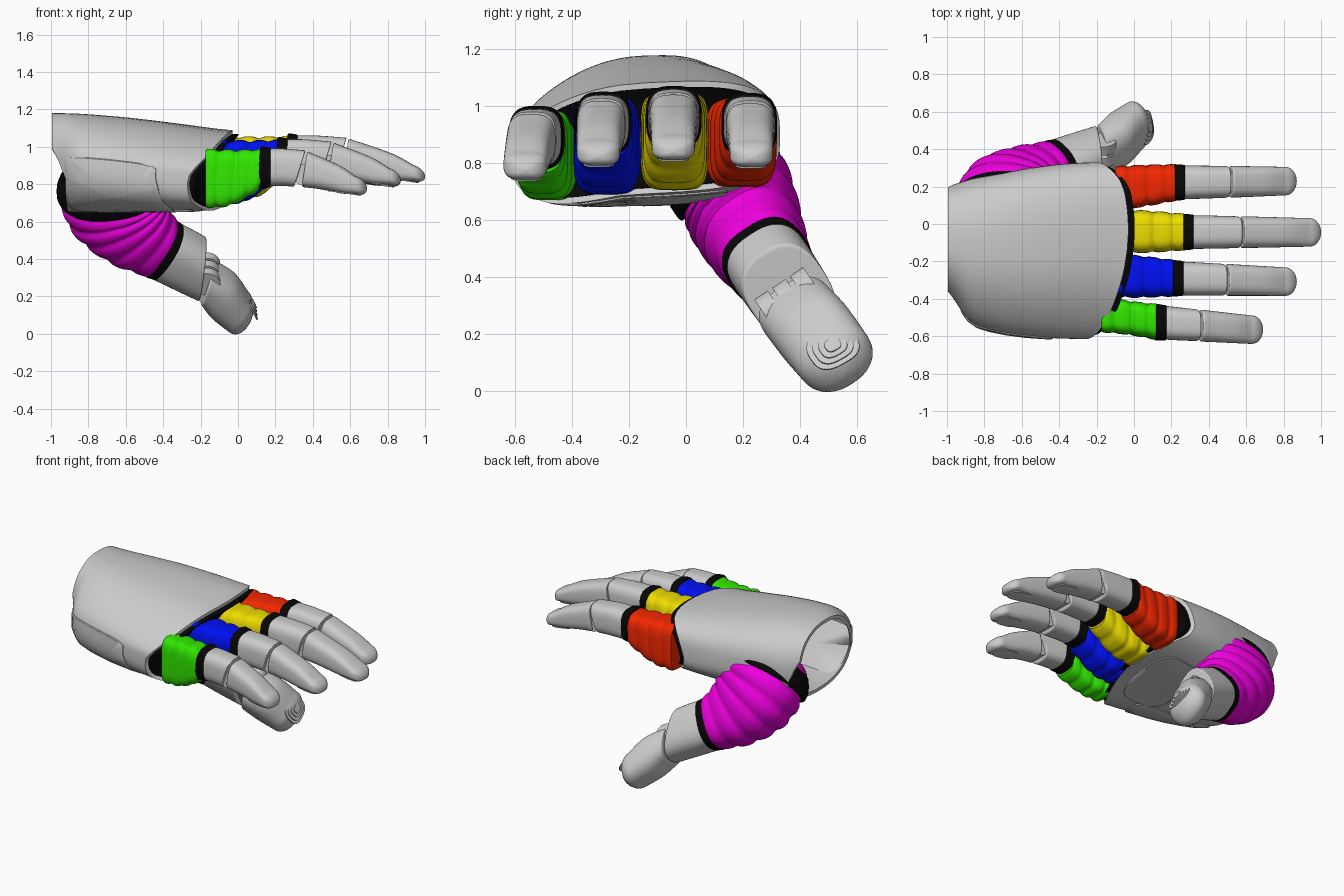
import bpy, bmesh, math
from mathutils import Vector as V

if "Cube" in bpy.data.objects:
    bpy.data.objects.remove(bpy.data.objects["Cube"])

COLORS = {"black": (.002, .002, .002), "red": (.9, .02, .0), "yellow": (.85, .72, .0),
          "blue": (.0, .005, .9), "green": (.03, .8, .0), "magenta": (.85, .0, .72)}
N = 48


def paint(ob, color):
    if color:
        m = bpy.data.materials.get(color) or bpy.data.materials.new(color)
        m.diffuse_color = (*COLORS[color], 1)
        m.use_nodes = True
        m.node_tree.nodes["Principled BSDF"].inputs["Base Color"].default_value = m.diffuse_color
        ob.data.materials.append(m)


def skin(name, rings, color=None, wrap=False):
    """Join rings of points with quads; capped at both ends, or wrapped into a loop."""
    bm = bmesh.new()
    vs = [[bm.verts.new(p) for p in r] for r in rings]
    pairs = list(zip(vs, vs[1:])) + ([(vs[-1], vs[0])] if wrap else [])
    for a, b in pairs:
        for i in range(len(a)):
            j = (i + 1) % len(a)
            bm.faces.new((a[i], a[j], b[j], b[i]))
    if not wrap:
        for r in (vs[0], vs[-1]):
            c = bm.verts.new(sum((v.co for v in r), V()) / len(r))
            for i in range(len(r)):
                bm.faces.new((r[i], r[(i + 1) % len(r)], c))
    bmesh.ops.recalc_face_normals(bm, faces=bm.faces)
    me = bpy.data.meshes.new(name)
    bm.to_mesh(me)
    bm.free()
    ob = bpy.data.objects.new(name, me)
    bpy.context.collection.objects.link(ob)
    paint(ob, color)
    bpy.ops.object.select_all(action='DESELECT')
    ob.select_set(True)
    bpy.context.view_layer.objects.active = ob
    bpy.ops.object.shade_smooth_by_angle(angle=math.radians(35))
    return ob


def se(a, n):
    """Superellipse point on the unit square."""
    c, s = math.cos(a), math.sin(a)
    return (math.copysign(abs(c) ** (2 / n), c), math.copysign(abs(s) ** (2 / n), s))


def clamp(x):
    return min(max(x, 0), 1)


def spline(keys, s):
    """Smooth blend through number tuples, s in 0..1."""
    x = clamp(s) * (len(keys) - 1)
    i = min(int(x), len(keys) - 2)
    f = x - i
    k = [keys[min(max(j, 0), len(keys) - 1)] for j in range(i - 1, i + 3)]
    return tuple(b + .5 * f * (c - a + f * (2*a - 5*b + 4*c - d + f * (3*(b - c) + d - a)))
                 for a, b, c, d in zip(*k))


def row(c, u, v, n):
    return (*c, *u, *v, n)


def scaled(r, k, shift=V()):
    return row(V(r[:3]) + shift, V(r[3:6]) * k, V(r[6:9]) * k, r[9])


def dome(r, d, depth, shrink):
    return [scaled(r, 1 - shrink * (1 - math.cos(a)), d * depth * math.sin(a))
            for a in (math.pi / 2 * i / 8 for i in range(1, 9))]


def loft(name, rows, color=None):
    rings = []
    for r in rows:
        c, u, v = V(r[:3]), V(r[3:6]), V(r[6:9])
        pts = [se(2 * math.pi * i / N, r[9]) for i in range(N)]
        rings.append([c + u * x + v * y for x, y in pts])
    return skin(name, rings, color)


def segment(name, keys, d, tip=(.01, .1), color=None, m=12):
    """Smooth tube with a softened start and a rounded end."""
    rows = [spline(keys, i / m) for i in range(m + 1)]
    d = V(d).normalized()
    return loft(name, dome(rows[0], -d, .01, .1)[::-1] + rows + dome(rows[-1], d, *tip), color)


def bellows(name, keys, folds, amp, color):
    rows = []
    for i in range(61):
        s = i / 60
        rows.append(scaled(spline(keys, s), 1 - amp * abs(math.cos(math.pi * folds * s)) ** 4))
    return loft(name, rows, color)


def pad(name, c, u, v, h):
    """Stepped grip pad of stacked rounded plates."""
    nrm = V(u).cross(V(v)).normalized()
    rows = []
    for i, k in enumerate((1, .78, .55, .32)):
        rows += [row(c + nrm * h * (i - 1), V(u) * k, V(v) * k, 2.8),
                 row(c + nrm * h * i, V(u) * k, V(v) * k, 2.8),
                 row(c + nrm * h * i * 1.02, V(u) * (k - .03), V(v) * (k - .03), 2.8)]
    return loft(name, rows)


# ---- palm surface: t runs wrist to knuckles, a runs round the hand
PALM = [(-.37, .205, .66, 1.18, 2.3), (-.52, .24, .65, 1.178, 2.4), (-.57, .265, .65, 1.168, 2.6),
        (-.595, .295, .65, 1.15, 2.8), (-.61, .32, .655, 1.12, 3), (-.615, .33, .66, 1.09, 3.3)]
TS = (0, .14, .3, .5, .75, 1)


def palm(t, a, off=0.):
    cut = .09 * clamp(.5 - math.sin(a) * 2)     # wrist opens further underneath
    t = cut + (1 - cut) * t
    i = max(j for j in range(5) if TS[j] <= max(t, 0))
    y0, y1, z0, z1, n = spline(PALM, (i + (t - TS[i]) / (TS[i + 1] - TS[i])) / 5)
    p, q = se(a, n)
    y = (y0 + y1) / 2 + ((y1 - y0) / 2 + off) * p
    z = (z0 + z1) / 2 + ((z1 - z0) / 2 + off) * q
    low = clamp((1.05 - z) / .2) - .6 * clamp((.74 - z) / .08)
    if q > 0:  # back of the hand falls away to the little finger
        z -= .5 * q * max(0, -.15 - y) ** 2
    else:      # hollow of the palm
        z -= .04 * q * t * t * clamp((y + .47) / .25)
    end = -.03 - .5 * (y + .03) ** 2 - .07 * low - .05 * (max(0, y - .15) / .18) ** 2
    return V((-.995 + t * (end + .995), y, z + .05 * t * y))


def palm_ring(t, off):
    return [palm(t, 2 * math.pi * i / 96, off) for i in range(96)]


def palm_panel(name, tc, tr, ac, ar, n):
    rings = []
    for k, off in ((1, -.01), (1, .005), (.97, .009), (.75, .009), (.5, .009), (.25, .009), (.05, .009)):
        pts = [se(2 * math.pi * i / 64, n) for i in range(64)]
        rings.append([palm(tc + tr * k * x, math.radians(ac + ar * k * y), off) for x, y in pts])
    return skin(name, rings)


steps = [i / 24 for i in range(25)]
skin("palm_shell", [palm_ring(t, 0) for t in steps] + [palm_ring(t, -.022) for t in steps[::-1]], wrap=True)
skin("knuckle_liner", [palm_ring(t, -.02) for t in (.85, .9, .95, 1, 1.035)], "black")
palm_panel("side_panel", .39, .37, 212, 40, 6)
palm_panel("palm_panel", .72, .2, 275, 24, 3)

# ---- fingers
# name, color, base y, ring y, tip y, base x, ring x, joint x, tip x, top z, base bottom z
FINGERS = [("index", "red", .19, .222, .23, -.1, .23, .52, .87, 1.035, .715),
           ("middle", "yellow", -.04, -.043, -.045, -.08, .275, .58, 1.0, 1.06, .705),
           ("ring", "blue", -.275, -.29, -.31, -.12, .22, .50, .87, 1.04, .69),
           ("little", "green", -.48, -.525, -.57, -.175, .13, .36, .69, .99, .67)]
TOP = [(0., -.20), (0., -.20), (-.015, -.205), (-.055, -.222), (-.11, -.243), (-.185, -.243)]

for name, col, yb, yr, yt, xb, xr, xj, xt, zt, zb in FINGERS:
    def at(x, hy, tilt=0., n=3., grow=0.):
        s = (x - xr) / (xt - xr)
        a, b = spline(TOP, s)
        return row((x, yr + (yt - yr) * s, zt + (a + b) / 2), (0, hy, 0),
                   (tilt, 0, (a - b) / 2 + grow), n)
    # coloured flexible sleeve and its black cuff
    low = zt - .23
    mid = (xb + xr) / 2
    hb = .1 if name == "little" else .12
    bellows(name + "_bellows", [
        row((xb, yb, (zt + zb) / 2), (0, hb, 0), (0, 0, (zt - zb) / 2), 4.5),
        row((mid, (yb + yr) / 2, (zt + zb) / 2 + .005), (0, hb - .008, 0), (.015, 0, (zt - zb) / 2 - .01), 3.8),
        row((xr, yr, (zt + low) / 2), (0, .098, 0), (.02, 0, (zt - low) / 2), 3.2)], 4, .06, col)
    segment(name + "_cuff", [at(xr - .01, .098, .01, 3, .012), at(xr + .035, .094, 0, 3, .006)],
            (1, 0, 0), color="black", m=3)
    # hard finger segments with a hinge between them
    segment(name + "_inner_segment", [at(xr + .04, .09), at((xr + xj) / 2, .088), at(xj - .035, .085, .03)],
            (1, 0, 0), (.006, .06))
    c = V(at(xj - .015, .08)[:3]) - V((0, 0, .03))
    loft(name + "_hinge", [row(c + V((0, y, 0)), (.055, 0, 0), (0, 0, .055), 2) for y in (-.06, .06)])
    xe = xt - .06
    segment(name + "_fingertip", [at(xj + .005, .085, .015)] +
            [at(xj + (xe - xj) * k, .085 - .009 * k) for k in (.25, .5, .75, 1)],
            (1, 0, -.3), (.063, 1), m=20)
    p = at(xe - .06, .07)
    pad(name + "_grip_pad", V(p[:3]) + V((0, 0, -p[8] + .008)), (0, .055, 0), (-.085, 0, .012), .006)

# ---- thumb
D, W, U = V((.86, .29, -.43)).normalized(), V((0, .83, .55)), V((.52, -.47, .71))
P1 = V((-.4, .29, .45))
ROOT = [row((-.66, .0, .87), V((1, 0, .05)) * .24, V((0, .6, .78)) * .17, 2.2),
        row((-.67, .125, .78), V((1, 0, .1)) * .285, V((0, .66, .74)) * .22, 2.2),
        row((-.63, .19, .66), V((.92, -.2, .33)) * .28, V((0, .77, .63)) * .215, 2.2),
        row((-.53, .24, .54), V((.72, -.35, .58)) * .225, W * .185, 2.3),
        row(P1, U * .165, W * .152, 2.4)]
bellows("thumb_bellows", ROOT, 7, .055, "magenta")
loft("thumb_collar", [scaled(spline(ROOT, s), k) for s, k in
                      ((.1, 1.05), (.16, 1.06), (.21, 1.06), (.25, 1.05), (.27, 1.03), (.275, .94))], "black")
segment("thumb_cuff", [row(P1 - D * .012, U * .167, W * .156, 2.5), row(P1 + D * .025, U * .162, W * .15, 2.5)],
        D, color="black", m=3)
segment("thumb_inner_segment", [row(P1 + D * .035, U * .16, W * .148, 2.6),
                                row(P1 + D * .13, U * .158 - D * .02, W * .148, 2.6),
                                row(P1 + D * .24, U * .155 - D * .07, W * .145, 2.6)], D, (.008, .08))
hinge = V((-.165, .365, .32))
for i, k in enumerate((-.075, 0, .075)):
    loft("thumb_hinge_%d" % (i + 1), [row(hinge + W * (k + e), D * .07, U * .07, 2) for e in (-.028, .028)])

# thumb tip with its stepped grip pad
T = V((.0, .52, .122))
DT = V((.17, .12, -.15)).normalized()
segment("thumb_tip", [row((-.165, .395, .275), U * .1 - DT * .03, W * .138, 2.6),
                      row((-.08, .455, .205), U * .125, W * .143, 2.5),
                      row(T, U * .11, W * .138, 2.3)], DT, (.09, 1), m=16)
M = V((.88, -.05, .42)).normalized()
E = M.cross(W).normalized()
pad("thumb_grip_pad", T + M * .078, E * .075, (M.cross(E)) * .09, .007)
